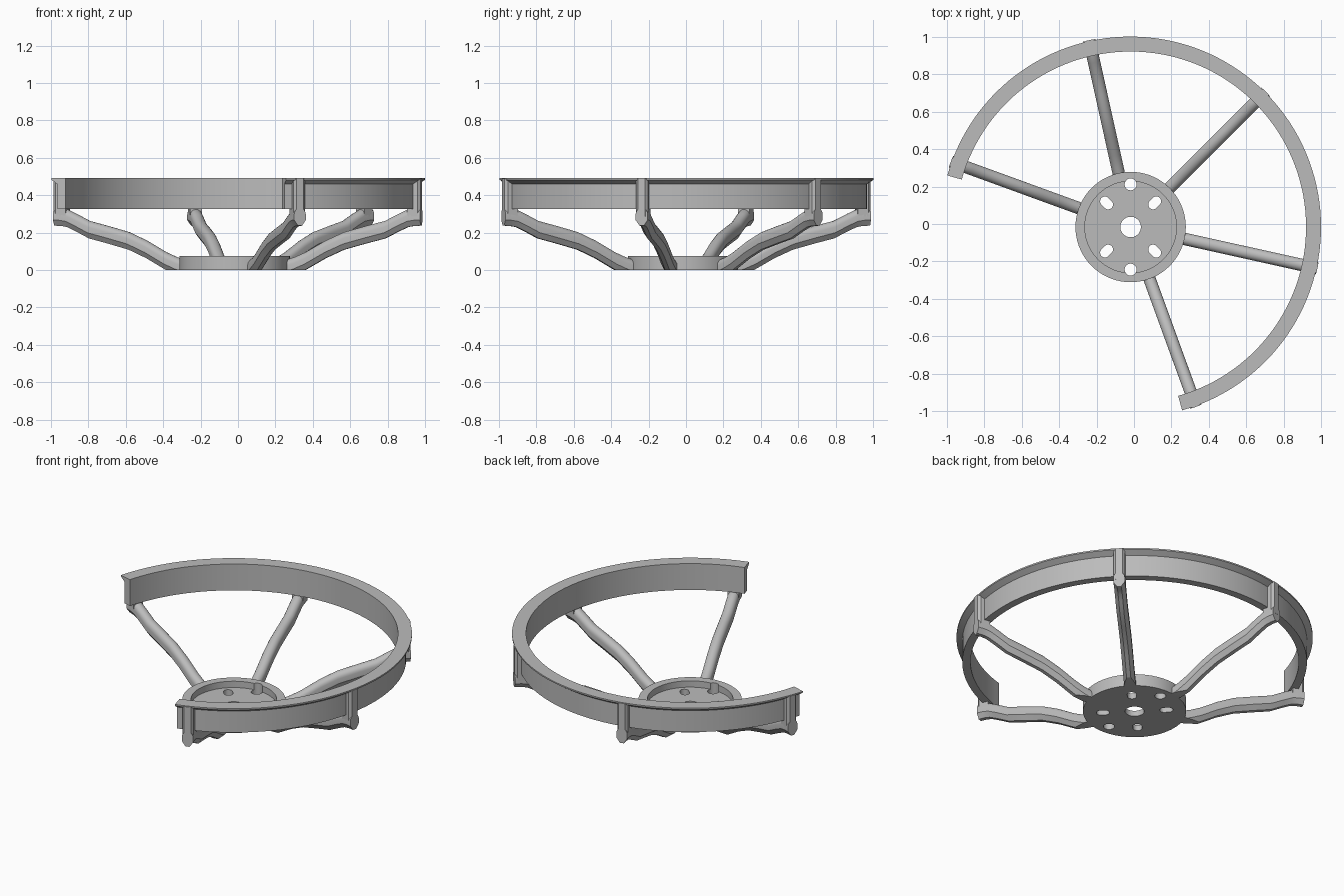
import bpy, bmesh, math
from mathutils import Vector

if "Cube" in bpy.data.objects:
    bpy.data.objects.remove(bpy.data.objects["Cube"])

C = Vector((-0.018, -0.016, 0))        # wheel axis
SPOKES = [45 + k * 57.5 for k in range(-2, 3)]
ARC = (45 - 119.3, 45 + 119.3)         # open rim sweep

steel = bpy.data.materials.new("grey_steel")
steel.diffuse_color = (0.5, 0.5, 0.5, 1)
steel.use_nodes = True
steel.node_tree.nodes["Principled BSDF"].inputs["Base Color"].default_value = steel.diffuse_color


def make(name, bm, clean=True):
    bmesh.ops.recalc_face_normals(bm, faces=bm.faces)
    me = bpy.data.meshes.new(name)
    bm.to_mesh(me)
    bm.free()
    ob = bpy.data.objects.new(name, me)
    bpy.context.collection.objects.link(ob)
    me.materials.append(steel)
    if clean:
        smooth(ob)
    return ob


def smooth(ob):
    bpy.ops.object.select_all(action='DESELECT')
    ob.select_set(True)
    bpy.context.view_layer.objects.active = ob
    bpy.ops.object.shade_smooth_by_angle(angle=math.radians(30))


def polar(r, deg, z, side=0):
    a = math.radians(deg)
    return C + Vector((r * math.cos(a) - side * math.sin(a),
                       r * math.sin(a) + side * math.cos(a), z))


def skin(bm, rings, closed=False):
    """Bridge a list of point loops, capping the ends if open."""
    loops = [[bm.verts.new(p) for p in ring] for ring in rings]
    n = len(loops[0])
    for i in range(len(loops) if closed else len(loops) - 1):
        a, b = loops[i], loops[(i + 1) % len(loops)]
        for j in range(n):
            bm.faces.new((a[j], a[(j + 1) % n], b[(j + 1) % n], b[j]))
    if not closed:
        bm.faces.new(loops[0])
        bm.faces.new(loops[-1])


# Rim: flanged band swept through an open arc
band = [(0.938, 0.325), (0.985, 0.325), (0.985, 0.46), (1.018, 0.482),
        (1.018, 0.491), (0.938, 0.491)]
bm = bmesh.new()
N = 96
skin(bm, [[polar(r, ARC[0] + (ARC[1] - ARC[0]) * i / N, z) for r, z in band]
          for i in range(N + 1)])
make("rim", bm)

# Spokes: S-curved bars, rounded on top and chamfered below
path = [(0.27, 0.005), (0.33, 0.024), (0.39, 0.05), (0.5, 0.112), (0.6, 0.157),
        (0.72, 0.19), (0.825, 0.217), (0.9, 0.255), (0.95, 0.278),
        (0.985, 0.284), (1.022, 0.285)]
section = [(-0.012, -0.048), (0.012, -0.048), (0.033, -0.018)]
section += [(0.033 * math.cos(math.radians(t)), 0.012 + 0.034 * math.sin(math.radians(t)))
            for t in range(0, 181, 20)]
section += [(-0.033, -0.018)]
for k, ang in enumerate(SPOKES):
    bm = bmesh.new()
    skin(bm, [[polar(r, ang, z + h, s) for s, h in section] for r, z in path])
    # trim flush with the hub's underside
    cut = bmesh.ops.bisect_plane(bm, geom=bm.verts[:] + bm.edges[:] + bm.faces[:],
                                 plane_co=(0, 0, 0), plane_no=(0, 0, -1), clear_outer=True)
    edges = [e for e in cut["geom_cut"] if isinstance(e, bmesh.types.BMEdge)]
    bmesh.ops.holes_fill(bm, edges=edges)
    make(f"spoke_{k + 1}", bm)

    # Post: upright bracket with chamfered outer corners
    bm = bmesh.new()
    plan = [(0.95, -0.033), (1.008, -0.033), (1.023, -0.02),
            (1.023, 0.02), (1.008, 0.033), (0.95, 0.033)]
    skin(bm, [[polar(r, ang, z, s) for r, s in plan] for z in (0.285, 0.488)])
    make(f"post_{k + 1}", bm)

# Hub: shallow tray turned on the wheel axis
bm = bmesh.new()
tray = [(0.03, 0), (0.295, 0), (0.295, 0.075), (0.245, 0.075), (0.245, 0.035), (0.03, 0.035)]
skin(bm, [[polar(r, i * 5, z) for r, z in tray] for i in range(72)], closed=True)
hub = make("hub", bm, clean=False)

# Hub holes: centre bore, two round holes, four radial slots
bm = bmesh.new()


def prism(r, deg, radius, stretch=0.0):
    pts = []
    for i in range(32):
        t = 2 * math.pi * (i + 0.5) / 32
        shift = math.copysign(stretch, math.cos(t))
        pts.append((r + radius * math.cos(t) + shift, radius * math.sin(t)))
    skin(bm, [[polar(u, deg, z, v) for u, v in pts] for z in (-0.1, 0.2)])


prism(0, 0, 0.055)
for deg in (90, 270):
    prism(0.228, deg, 0.032)
for deg in (45, 135, 225, 315):
    prism(0.182, deg, 0.026, 0.012)
cutter = make("hole_cutter", bm, clean=False)
cutter.hide_render = True

mod = hub.modifiers.new("holes", 'BOOLEAN')
mod.operation = 'DIFFERENCE'
mod.solver = 'EXACT'
mod.object = cutter
bpy.ops.object.select_all(action='DESELECT')
hub.select_set(True)
bpy.context.view_layer.objects.active = hub
bpy.ops.object.modifier_apply(modifier=mod.name)
bpy.data.objects.remove(cutter)
smooth(hub)
